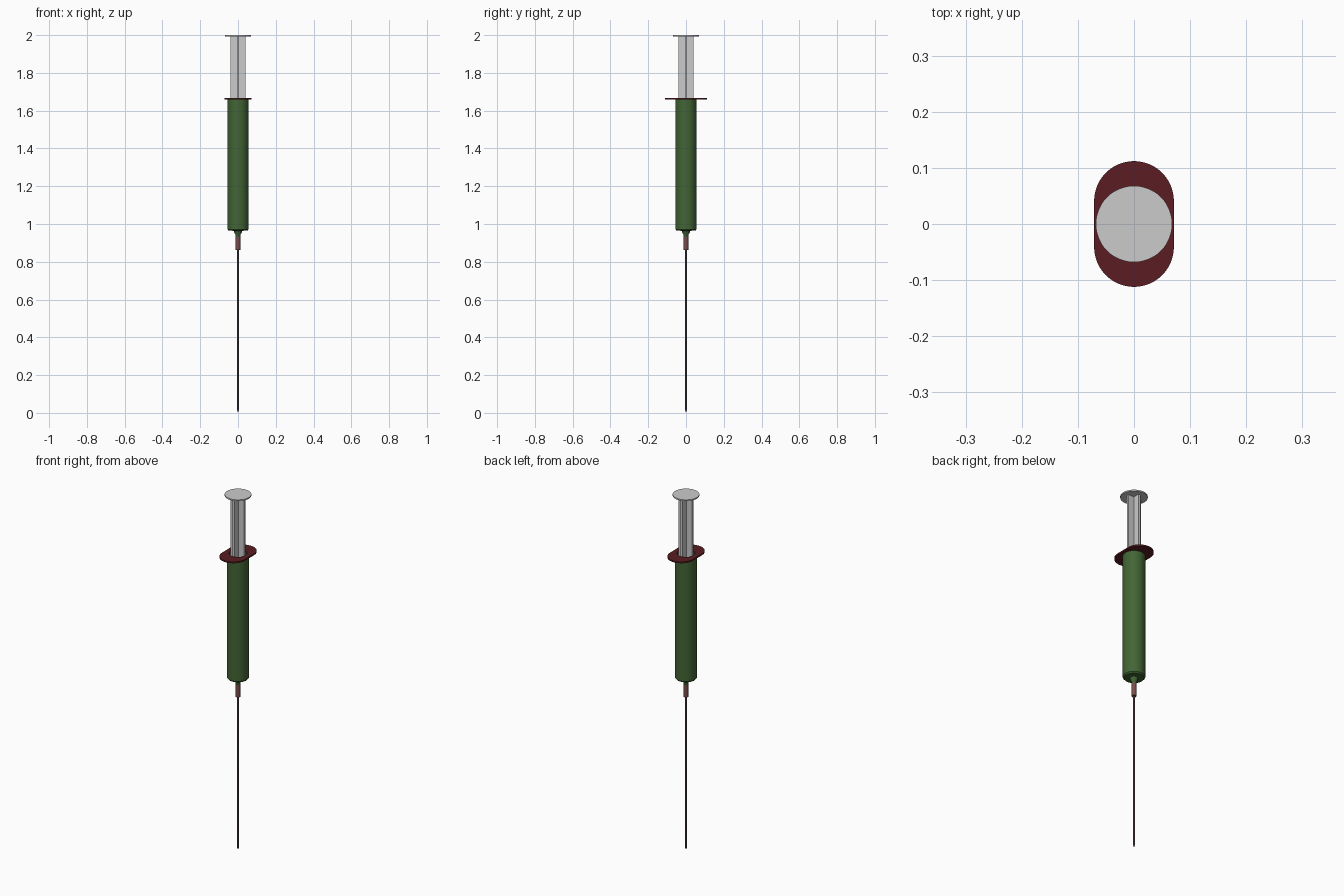
import bpy, bmesh, math

if "Cube" in bpy.data.objects:
    bpy.data.objects.remove(bpy.data.objects["Cube"])


def finish(name, bm, color=None, smooth=True):
    bmesh.ops.remove_doubles(bm, verts=bm.verts, dist=1e-5)
    bmesh.ops.recalc_face_normals(bm, faces=bm.faces)
    me = bpy.data.meshes.new(name)
    bm.to_mesh(me)
    bm.free()
    ob = bpy.data.objects.new(name, me)
    bpy.context.collection.objects.link(ob)
    if color:
        mat = bpy.data.materials.new(name + "_color")
        mat.diffuse_color = (*color, 1)
        mat.use_nodes = True
        mat.node_tree.nodes["Principled BSDF"].inputs["Base Color"].default_value = mat.diffuse_color
        me.materials.append(mat)
    if smooth:
        bpy.ops.object.select_all(action='DESELECT')
        ob.select_set(True)
        bpy.context.view_layer.objects.active = ob
        bpy.ops.object.shade_smooth_by_angle(angle=math.radians(35))
    return ob


def lathe(name, profile, color=None, steps=48):
    """Spin an (r, z) profile round the z axis."""
    bm = bmesh.new()
    vs = [bm.verts.new((r, 0, z)) for r, z in profile]
    es = [bm.edges.new(p) for p in zip(vs, vs[1:])]
    bmesh.ops.spin(bm, geom=vs + es, cent=(0, 0, 0), axis=(0, 0, 1),
                   angle=2 * math.pi, steps=steps)
    return finish(name, bm, color)


# Hollow barrel with chamfered base and tapering nozzle
lathe("barrel", [(0, 0.92), (0.012, 0.92), (0.013, 0.945), (0.02, 0.955),
                 (0.021, 0.964), (0.05, 0.965), (0.056, 0.972), (0.056, 1.662),
                 (0.046, 1.662), (0.046, 0.985), (0, 0.985)],
      (0.055, 0.13, 0.035))

# Finger flange: stadium plate with a round hole
bm = bmesh.new()
N, R, OFF, HOLE = 64, 0.071, 0.041, 0.046
rings = []
for hole, z in ((False, 1.66), (False, 1.668), (True, 1.668), (True, 1.66)):
    ring = []
    for i in range(N):
        a = 2 * math.pi * (i + 0.5) / N
        c, s = math.cos(a), math.sin(a)
        if hole:
            co = (HOLE * c, HOLE * s, z)
        else:
            co = (R * c, R * s + math.copysign(OFF, s), z)
        ring.append(bm.verts.new(co))
    rings.append(ring)
for k in range(4):
    a, b = rings[k], rings[(k + 1) % 4]
    for i in range(N):
        j = (i + 1) % N
        bm.faces.new((a[i], a[j], b[j], b[i]))
finish("finger_flange", bm, (0.1, 0.012, 0.016))

# Needle hub and needle
lathe("needle_hub", [(0, 0.862), (0.012, 0.862), (0.0125, 0.93), (0, 0.93)],
      (0.2, 0.075, 0.07), 32)
lathe("needle", [(0, 0), (0.004, 0.012), (0.004, 0.87), (0, 0.87)],
      (0.16, 0.1, 0.11), 16)

# Plunger rod with a cross-shaped section
bm = bmesh.new()
t, w = 0.006, 0.041
section = []
for q in range(4):
    c, s = round(math.cos(q * math.pi / 2)), round(math.sin(q * math.pi / 2))
    for x, y in ((w, -t), (w, t), (t, t)):
        section.append(bm.verts.new((x * c - y * s, x * s + y * c, 1.35)))
face = bm.faces.new(section)
top = bmesh.ops.extrude_face_region(bm, geom=[face])["geom"]
bmesh.ops.translate(bm, vec=(0, 0, 0.645),
                    verts=[v for v in top if isinstance(v, bmesh.types.BMVert)])
finish("plunger_rod", bm, smooth=False)

# Thumb rest and stopper
lathe("thumb_rest", [(0, 1.993), (0.068, 1.993), (0.068, 2.0), (0, 2.0)])
lathe("stopper", [(0, 1.29), (0.0455, 1.31), (0.0455, 1.35), (0, 1.35)])
